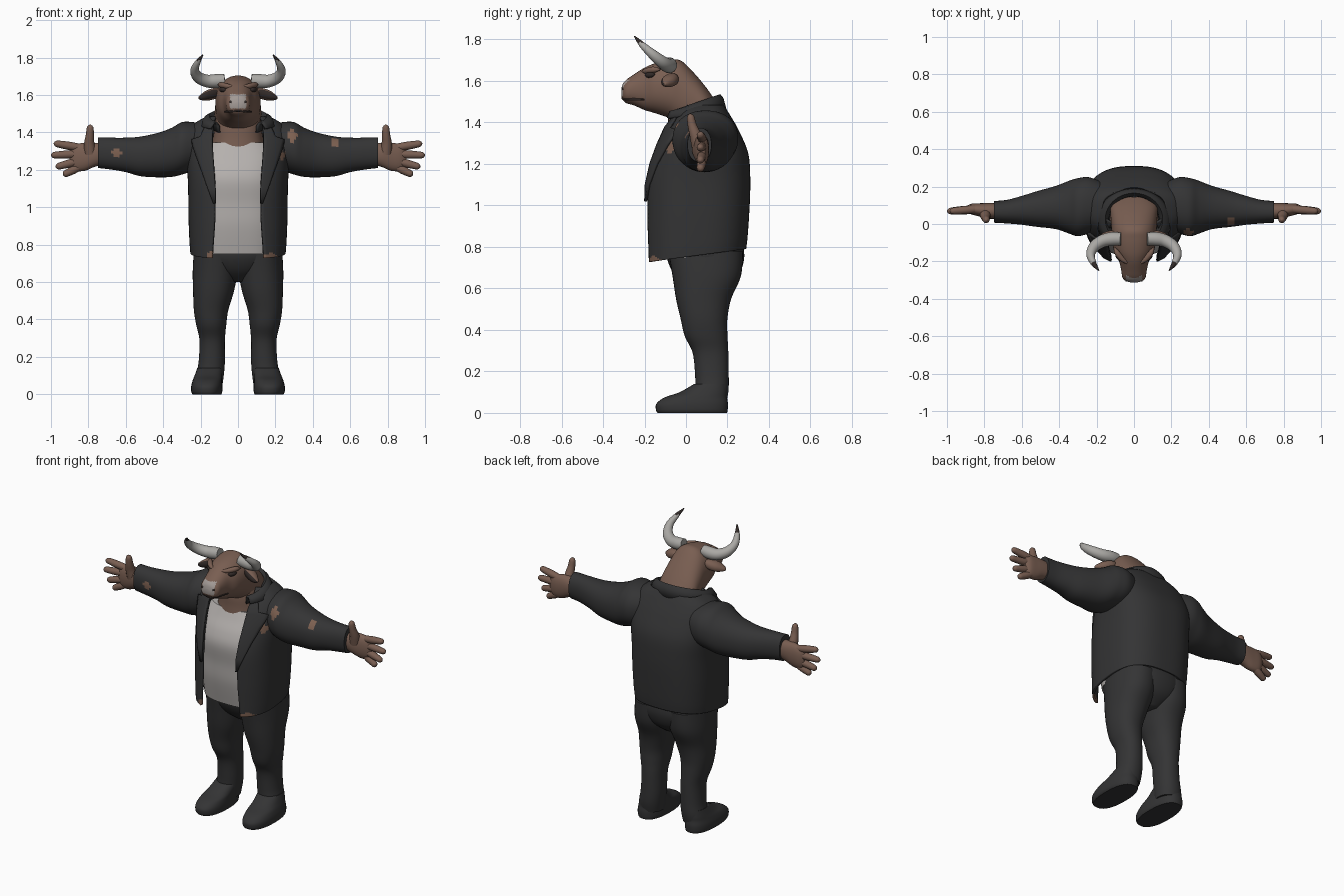
import bpy, bmesh, math
from mathutils import Vector


def material(name, r, g, b):
    m = bpy.data.materials.new(name)
    m.diffuse_color = (r, g, b, 1)
    return m


BLACK = material("charcoal cloth", .034, .034, .035)
SKIN = material("brown hide", .19, .112, .083)
DARK = material("dark brown", .03, .022, .02)
WHITE = material("off white shirt", .46, .435, .42)
HORN = material("horn grey", .40, .39, .37)
NOSE = material("pale nose", .36, .32, .30)
PATCH = material("worn leather", .20, .115, .08)


def smooth(rows, k=5):
    """Catmull-Rom interpolation of rows of numbers."""
    out = []
    for i in range(len(rows) - 1):
        p0, p1, p2 = rows[max(i - 1, 0)], rows[i], rows[i + 1]
        p3 = rows[min(i + 2, len(rows) - 1)]
        for s in range(k):
            t = s / k
            out.append([.5 * (2 * b + (c - a) * t + (2 * a - 5 * b + 4 * c - d) * t * t
                              + (3 * b - a - 3 * c + d) * t ** 3)
                        for a, b, c, d in zip(p0, p1, p2, p3)])
    return out + [list(rows[-1])]


def skin(name, rings, mats, rule=None, closed=True, thick=0, offset=-1):
    """Join rings of points into a surface, colouring faces by rule(centre, normal)."""
    bm = bmesh.new()
    vs = [[bm.verts.new(p) for p in r] for r in rings]
    n = len(rings[0])
    for a, b in zip(vs, vs[1:]):
        for j in range(n if closed else n - 1):
            k = (j + 1) % n
            bm.faces.new((a[j], a[k], b[k], b[j]))
    if closed:
        bm.faces.new(vs[0])
        bm.faces.new(vs[-1])
        bmesh.ops.recalc_face_normals(bm, faces=bm.faces)
    bm.normal_update()
    if rule:
        for f in bm.faces:
            f.material_index = int(rule(f.calc_center_median(), f.normal))
    me = bpy.data.meshes.new(name)
    bm.to_mesh(me)
    bm.free()
    for m in mats:
        me.materials.append(m)
    ob = bpy.data.objects.new(name, me)
    bpy.context.collection.objects.link(ob)
    bpy.ops.object.select_all(action='DESELECT')
    ob.select_set(True)
    bpy.context.view_layer.objects.active = ob
    bpy.ops.object.shade_smooth_by_angle(angle=math.radians(50))
    if thick:
        mod = ob.modifiers.new("thickness", 'SOLIDIFY')
        mod.thickness, mod.offset = thick, offset
    return ob


def spow(v, e):
    return math.copysign(abs(v) ** e, v)


def loft(name, rows, axis, mats, rule=None, s=1, n=2.2, sides=40):
    """Rows are (position, centre 1, centre 2, radius 1, radius 2) along an axis."""
    rings = []
    for p, c1, c2, r1, r2 in smooth(rows):
        ring = []
        for i in range(sides):
            t = 2 * math.pi * i / sides
            u, v = c1 + r1 * spow(math.cos(t), 2 / n), c2 + r2 * spow(math.sin(t), 2 / n)
            x, y, z = {'X': (p, u, v), 'Y': (u, p, v), 'Z': (u, v, p)}[axis]
            ring.append((s * x, y, z))
        rings.append(ring)
    return skin(name, rings, mats, rule)


def tube(name, rows, mats, rule=None, s=1, sides=14):
    """Rows are (x, y, z, radius)."""
    pts = smooth(rows)
    P = [Vector(p[:3]) for p in pts]
    rings = []
    for i, p in enumerate(P):
        t = (P[min(i + 1, len(P) - 1)] - P[max(i - 1, 0)]).normalized()
        u = t.cross(Vector((.2, .5, .8))).normalized()
        v = t.cross(u)
        r = max(pts[i][3], .002)
        ring = [p + r * (math.cos(a) * u + math.sin(a) * v)
                for a in (2 * math.pi * j / sides for j in range(sides))]
        rings.append([(s * q.x, q.y, q.z) for q in ring])
    return skin(name, rings, mats, rule)


# worn spots on the jacket: x, z, half width, half height
SPOTS = [(.29, 1.38, .024, .037), (.235, 1.28, .016, .024), (.52, 1.345, .02, .027),
         (-.65, 1.29, .024, .024), (.175, .735, .035, .022), (-.15, .74, .014, .03)]


def worn(c, nrm):
    return nrm.y < -.05 and any(abs(c.x - x) / a + abs(c.z - z) / b < 1.25
                                for x, z, a, b in SPOTS)


# jacket body: open at the front; z, half width, front y, back y, half opening
JN = 2.6
JACKET = smooth([(.725, .255, -.20, .29, .14), (.80, .26, -.20, .297, .135),
                 (.95, .265, -.20, .305, .125), (1.12, .267, -.195, .31, .125),
                 (1.25, .275, -.16, .30, .135), (1.36, .275, -.11, .255, .14),
                 (1.44, .24, -.055, .21, .135), (1.485, .17, -.01, .18, .12)], 8)
rings = []
for z, w, yf, yb, g in JACKET:
    a = math.acos((g / w) ** (JN / 2))
    ring = []
    for i in range(81):
        t = -a + (math.pi + 2 * a) * i / 80
        y = (yf + yb) / 2 + (yb - yf) / 2 * spow(math.sin(t), 2 / JN)
        lift = .065 * (y - yf) / (yb - yf) * max(0, 1 - (z - .725) / .3)
        ring.append((w * spow(math.cos(t), 2 / JN), y, z + lift))
    rings.append(ring)
skin("jacket_body", rings, [BLACK, PATCH], worn, closed=False, thick=.014)


def jacket_front(x, z):
    _, w, yf, yb, _ = min(JACKET, key=lambda r: abs(r[0] - z))
    k = max(0, 1 - min(abs(x) / w, 1) ** JN) ** (1 / JN)
    return (yf + yb) / 2 - (yb - yf) / 2 * k


# collar: band folded outward round the neck, dropping to the front
rings = []
for rx, ry, zb, zf in [(.135, .125, 1.47, 1.40), (.14, .13, 1.515, 1.435), (.155, .14, 1.53, 1.45),
                       (.175, .15, 1.515, 1.45), (.20, .165, 1.46, 1.42)]:
    ring = []
    for i in range(41):
        t = -.75 + (math.pi + 1.5) * i / 40
        f = (math.sin(t) + .68) / 1.68
        ring.append((rx * math.cos(t), .025 + ry * math.sin(t), zf + (zb - zf) * f))
    rings.append(ring)
skin("jacket_collar", rings, [BLACK], closed=False, thick=.012, offset=0)

# shirt and neck
loft("shirt", [(.75, 0, .05, .225, .17), (.9, 0, .05, .235, .20), (1.02, 0, .05, .235, .208),
               (1.14, 0, .05, .24, .22), (1.22, 0, .06, .235, .208), (1.29, 0, .07, .225, .178),
               (1.345, 0, .075, .19, .155)], 'Z', [WHITE], n=2.6)
loft("neck", [(1.27, 0, .04, .15, .135), (1.36, 0, .035, .135, .122), (1.43, 0, .03, .125, .115),
              (1.52, 0, .03, .11, .10)], 'Z', [SKIN])

# head from the muzzle back to the nape
loft("head", [(-.312, 0, 1.545, .02, .016), (-.304, 0, 1.547, .045, .04), (-.285, 0, 1.55, .062, .058),
              (-.25, 0, 1.557, .068, .075), (-.20, 0, 1.562, .08, .102), (-.15, 0, 1.565, .105, .12),
              (-.08, 0, 1.56, .12, .14), (-.025, 0, 1.54, .12, .158), (.04, 0, 1.50, .125, .137),
              (.10, 0, 1.455, .125, .11), (.145, 0, 1.43, .09, .07)], 'Y', [SKIN, NOSE],
     lambda c, n: c.y < -.255 and abs(c.x) < .043 and 1.528 < c.z < 1.605, sides=64)
tube("mouth", [(-.071, -.2, 1.51, .004), (-.056, -.25, 1.512, .006), (-.04, -.293, 1.513, .006),
               (0, -.305, 1.516, .006), (.04, -.293, 1.513, .006), (.056, -.25, 1.512, .006),
               (.071, -.2, 1.51, .004)], [DARK])

# pants seat
loft("pants_seat", [(.60, 0, .10, .05, .08), (.66, 0, .10, .17, .15), (.74, 0, .095, .235, .185),
                    (.82, 0, .095, .23, .18)], 'Z', [BLACK])

for s, side in ((1, "left"), (-1, "right")):
    # lapel: strip lying on the jacket front
    rings = []
    for z, outer in [(1.02, .13), (1.10, .16), (1.2, .195), (1.29, .228), (1.36, .25),
                     (1.375, .20), (1.41, .185), (1.45, .16)]:
        g = min(JACKET, key=lambda r: abs(r[0] - z))[4] - .004
        xs = [g + (outer - g) * i / 6 for i in range(7)]
        rings.append([(s * x, jacket_front(x, z) - .009, z) for x in xs])
    skin("lapel_" + side, rings, [BLACK], closed=False, thick=.012, offset=0)

    # sleeve
    loft("sleeve_" + side, [(.16, .10, 1.33, .12, .11), (.24, .10, 1.325, .15, .13),
                            (.30, .09, 1.315, .155, .14), (.35, .09, 1.295, .14, .132),
                            (.42, .088, 1.28, .115, .12), (.52, .08, 1.272, .095, .106),
                            (.60, .073, 1.28, .077, .092), (.68, .066, 1.287, .063, .085),
                            (.748, .065, 1.292, .058, .082)], 'X', [BLACK, PATCH], worn, s)

    # hand: palm, four spread fingers and a raised thumb
    loft("palm_" + side, [(.72, .07, 1.285, .04, .055), (.77, .07, 1.28, .042, .065),
                          (.82, .075, 1.27, .036, .075), (.87, .08, 1.265, .028, .07),
                          (.90, .08, 1.265, .012, .045)], 'X', [SKIN], s=s, sides=24)
    for i, (z0, x1, z1) in enumerate([(1.318, .985, 1.342), (1.285, 1.0, 1.278),
                                      (1.25, .975, 1.215), (1.22, .935, 1.172)]):
        dx, dz = x1 - .84, z1 - z0
        tube(f"finger_{i + 1}_{side}",
             [(.84 + dx * f, .08 - .012 * f, z0 + dz * f, r)
              for f, r in ((0, .02), (.4, .022), (.7, .02), (.92, .016), (1, .003))], [SKIN], s=s)
    tube("thumb_" + side, [(.79, .06, 1.29, .034), (.795, .045, 1.34, .028), (.792, .03, 1.385, .022),
                           (.79, .022, 1.428, .017), (.788, .02, 1.442, .003)], [SKIN], s=s)

    # trouser leg and shoe
    loft("trouser_leg_" + side, [(.78, .115, .095, .12, .18), (.66, .122, .10, .12, .165),
                                 (.55, .131, .085, .109, .133), (.45, .144, .087, .092, .112),
                                 (.37, .143, .097, .08, .103), (.29, .138, .118, .068, .086),
                                 (.18, .14, .125, .07, .081), (.11, .148, .125, .073, .08),
                                 (.05, .155, .12, .072, .075)], 'Z', [BLACK], s=s)
    loft("shoe_" + side, [(0, .166, .03, .077, .168), (.015, .167, .028, .083, .173),
                          (.045, .167, .03, .083, .172), (.075, .164, .048, .078, .15),
                          (.10, .158, .085, .074, .115), (.14, .15, .12, .068, .08)],
         'Z', [BLACK], s=s, n=2.4)

    # horn with dark tip
    tube("horn_" + side, [(.07, -.08, 1.68, .034), (.115, -.08, 1.675, .037), (.165, -.09, 1.675, .034),
                          (.212, -.12, 1.695, .03), (.232, -.165, 1.732, .023),
                          (.215, -.212, 1.775, .015), (.188, -.248, 1.815, .003)],
         [HORN, DARK], lambda c, n: c.z > 1.785, s, 20)

    # ear with dark inside
    loft("ear_" + side, [(.09, -.06, 1.615, .02, .02), (.13, -.07, 1.607, .034, .03),
                         (.17, -.085, 1.597, .034, .027), (.20, -.097, 1.588, .018, .014),
                         (.212, -.10, 1.585, .004, .004)], 'X', [SKIN, DARK],
         lambda c, n: n.y < -.55 and abs(c.x) > .11, s, sides=24)

    # eye, brow and nostril
    tube("eye_" + side, [(.066, -.195, 1.627, .003), (.075, -.185, 1.628, .013),
                         (.088, -.165, 1.63, .013), (.095, -.15, 1.632, .003)], [DARK], s=s)
    tube("brow_" + side, [(.03, -.21, 1.645, .006), (.06, -.19, 1.648, .014),
                          (.09, -.155, 1.654, .015), (.105, -.125, 1.655, .004)], [SKIN], s=s)
    tube("nostril_" + side, [(.03, -.303, 1.56, .003), (.038, -.30, 1.562, .009),
                             (.046, -.293, 1.567, .003)], [DARK], s=s)
